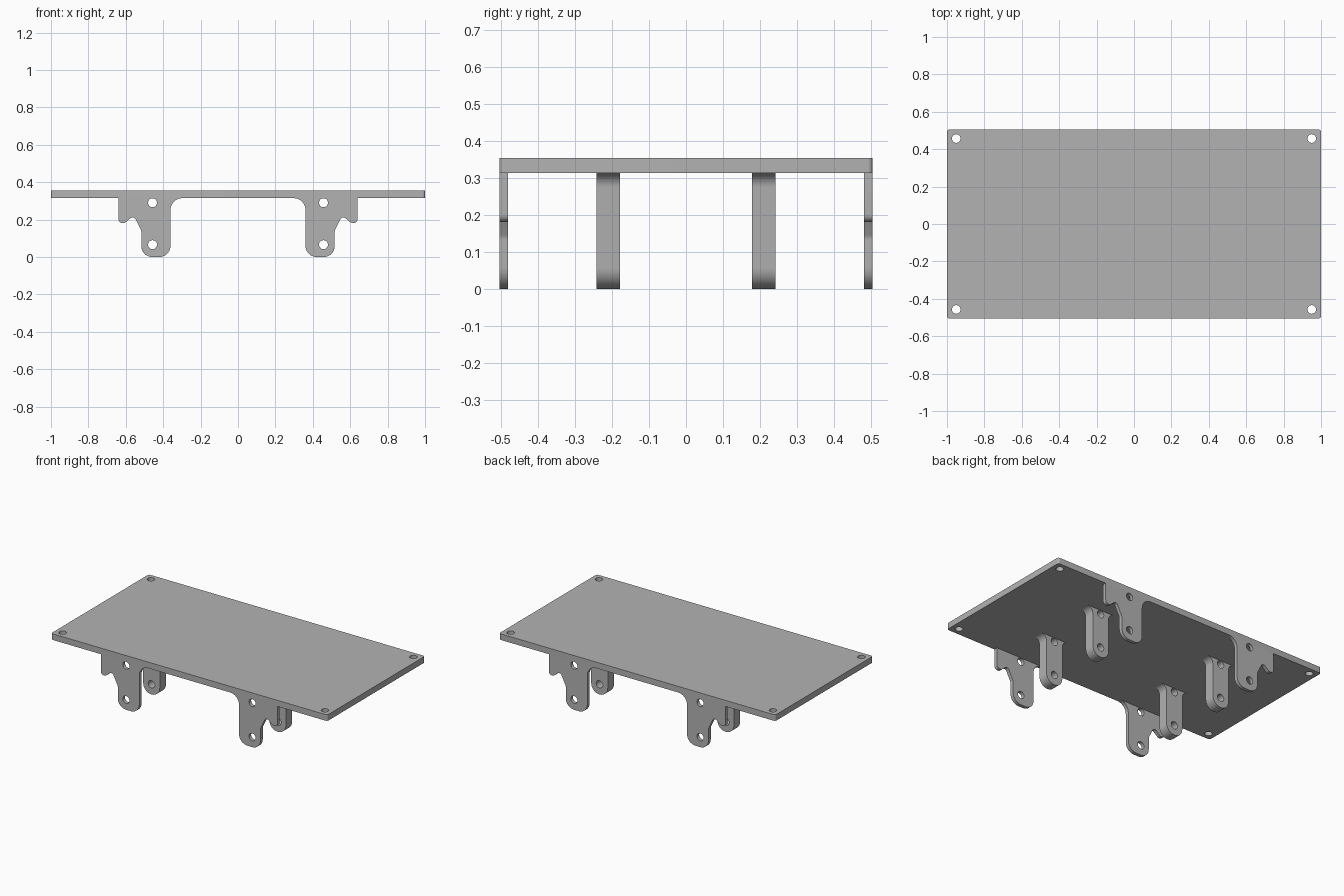
import bpy, bmesh, math
from mathutils import Vector, Matrix

cube = bpy.data.objects.get("Cube")
if cube:
    bpy.data.objects.remove(cube, do_unlink=True)

grey = bpy.data.materials.new("plain_grey")
grey.use_nodes = True
colour = (0.45, 0.45, 0.45, 1)
grey.diffuse_color = colour
grey.node_tree.nodes["Principled BSDF"].inputs["Base Color"].default_value = colour


def rounded(corners, steps=8):
    """Outline from (x, y, radius) corners, each replaced by a tangent arc."""
    points = []
    n = len(corners)
    for i, (x, y, r) in enumerate(corners):
        c = Vector((x, y))
        if r == 0:
            points.append(c)
            continue
        a = (Vector(corners[i - 1][:2]) - c).normalized()
        b = (Vector(corners[(i + 1) % n][:2]) - c).normalized()
        half = a.angle(b) / 2
        centre = c + (a + b).normalized() * r / math.sin(half)
        reach = r / math.tan(half)
        start, end = c + a * reach - centre, c + b * reach - centre
        sweep = start.angle(end)
        sign = 1 if start.cross(end) > 0 else -1
        for k in range(steps + 1):
            points.append(centre + Matrix.Rotation(sign * sweep * k / steps, 2) @ start)
    return points


def circle(x, y, r, n=28):
    return [Vector((x + r * math.cos(math.tau * k / n),
                    y + r * math.sin(math.tau * k / n))) for k in range(n)]


def slab(name, loops, place, thickness):
    """Fill an outline with holes, then extrude it along the thickness vector."""
    bm = bmesh.new()
    edges = []
    for loop in loops:
        verts = [bm.verts.new(place(p)) for p in loop]
        edges += [bm.edges.new((verts[i - 1], verts[i])) for i in range(len(verts))]
    bmesh.ops.triangle_fill(bm, edges=edges, use_beauty=True)
    new = bmesh.ops.extrude_face_region(bm, geom=bm.faces[:], use_keep_orig=True)
    moved = [g for g in new["geom"] if isinstance(g, bmesh.types.BMVert)]
    bmesh.ops.translate(bm, verts=moved, vec=thickness)
    bmesh.ops.recalc_face_normals(bm, faces=bm.faces[:])
    mesh = bpy.data.meshes.new(name)
    bm.to_mesh(mesh)
    bm.free()
    mesh.materials.append(grey)
    obj = bpy.data.objects.new(name, mesh)
    bpy.context.collection.objects.link(obj)
    bpy.ops.object.select_all(action="DESELECT")
    obj.select_set(True)
    bpy.context.view_layer.objects.active = obj
    bpy.ops.object.shade_smooth_by_angle()
    return obj


def four_way(obj):
    mirror = obj.modifiers.new("mirror", "MIRROR")
    mirror.use_axis = (True, True, False)
    mirror.use_mirror_merge = False


# Top plate with a screw hole in each corner
UNDER, TOP, DEPTH = 0.315, 0.355, 0.505
signs = [(-1, -1), (1, -1), (1, 1), (-1, 1)]
plate = [rounded([(sx, sy * DEPTH, 0.013) for sx, sy in signs])]
plate += [circle(sx * 0.95, sy * 0.457, 0.023) for sx, sy in signs]
slab("top_plate", plate, lambda p: (p.x, p.y, UNDER), (0, 0, TOP - UNDER))

# Two pin holes shared by every bracket and leg
pins = [circle(0.457, z, 0.024) for z in (0.066, 0.29)]

# Thin hooked brackets along the front and back edges
hooked = rounded([
    (0.295, UNDER, 0), (0.361, UNDER, 0.064), (0.361, 0, 0.06),
    (0.517, 0, 0.06), (0.517, 0.14, 0.03), (0.558, 0.222, 0.018),
    (0.605, 0.182, 0.02), (0.639, 0.182, 0.02), (0.639, UNDER, 0)])
four_way(slab("edge_bracket", [hooked] + pins,
              lambda p: (p.x, -DEPTH, p.y), (0, 0.023, 0)))

# Thick round-ended legs further in, flared where they meet the plate
tongue = rounded([
    (0.355, UNDER, 0), (0.397, UNDER, 0.04), (0.397, 0, 0.059),
    (0.517, 0, 0.059), (0.517, UNDER, 0.04), (0.559, UNDER, 0)])
four_way(slab("inner_leg", [tongue] + pins,
              lambda p: (p.x, -0.242, p.y), (0, 0.064, 0)))
